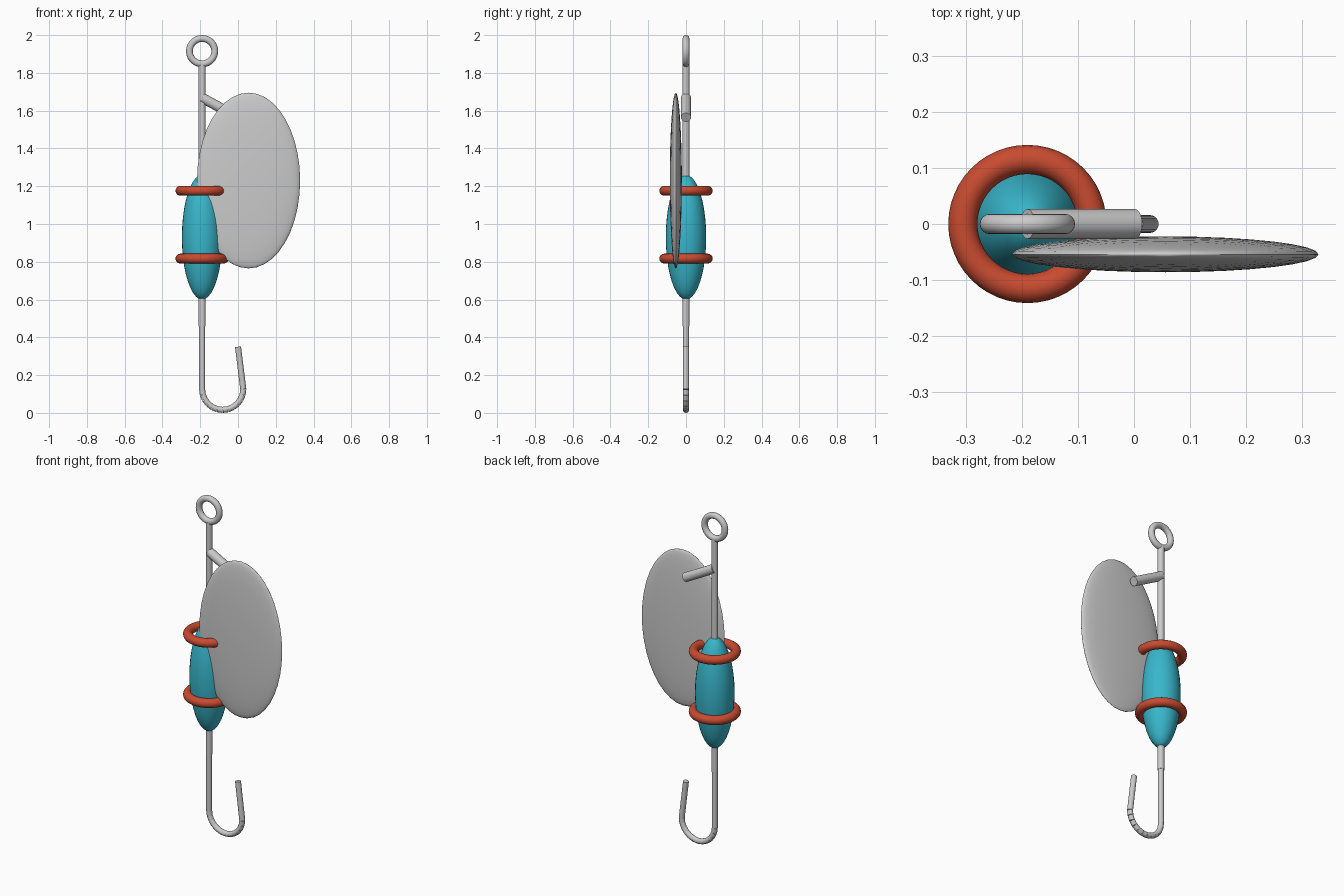
import bpy, math
from mathutils import Vector

if "Cube" in bpy.data.objects:
    bpy.data.objects.remove(bpy.data.objects["Cube"])

X = -0.19  # axis of the lure


def finish(name, mat=None):
    ob = bpy.context.object
    ob.name = name
    bpy.ops.object.shade_smooth_by_angle(angle=math.radians(40))
    if mat:
        ob.data.materials.append(mat)
    return ob


def colour(name, rgb):
    m = bpy.data.materials.new(name)
    m.diffuse_color = (*rgb, 1)
    m.use_nodes = True
    m.node_tree.nodes["Principled BSDF"].inputs["Base Color"].default_value = m.diffuse_color
    return m


def rod(name, a, b, r, sides=20):
    a, b = Vector(a), Vector(b)
    d = b - a
    bpy.ops.mesh.primitive_cylinder_add(
        vertices=sides, radius=r, depth=d.length, location=(a + b) / 2,
        rotation=d.to_track_quat('Z', 'Y').to_euler())
    return finish(name)


def ring(name, loc, major, minor, rot=(0, 0, 0), mat=None):
    bpy.ops.mesh.primitive_torus_add(
        location=loc, rotation=rot, major_radius=major, minor_radius=minor,
        major_segments=48, minor_segments=16)
    return finish(name, mat)


def ellipsoid(name, loc, size, mat=None):
    bpy.ops.mesh.primitive_uv_sphere_add(segments=32, ring_count=20, location=loc)
    bpy.context.object.scale = size
    bpy.ops.object.transform_apply(location=False, rotation=False, scale=True)
    return finish(name, mat)


teal = colour("teal", (0.04, 0.47, 0.60))
red = colour("red", (0.58, 0.07, 0.03))

# Wire shaft and line eye
rod("shaft", (X, 0, 0.46), (X, 0, 1.845), 0.0185)
ring("line_eye", (X, 0, 1.915), 0.067, 0.018, (math.pi / 2, 0, 0))

# Body with two bands
ellipsoid("body", (X, 0, 0.93), (0.107, 0.107, 0.33), teal)
for name, z in (("lower_band", 0.817), ("upper_band", 1.176)):
    ring(name, (X, 0, z), 0.115, 0.026, mat=red)

# Spinner blade and the arm that carries it
rod("blade_arm", (X, 0, 1.668), (0.002, 0, 1.564), 0.0265)
ellipsoid("spinner_blade", (0.056, -0.054, 1.23), (0.273, 0.032, 0.465))

# Hook: shank, bend of short straight pieces, and point
rod("hook_shank", (X, 0, 0.125), (X, 0, 0.47), 0.016)
cx, cz, R, n = -0.081, 0.125, 0.109, 12
bend = [(cx - R * math.cos(math.pi * i / n), 0, cz - R * math.sin(math.pi * i / n))
        for i in range(n + 1)]
for i in range(n):
    rod(f"hook_bend_{i + 1}", bend[i], bend[i + 1], 0.016)
rod("hook_point", bend[-1], (0.0, 0, 0.35), 0.016)
